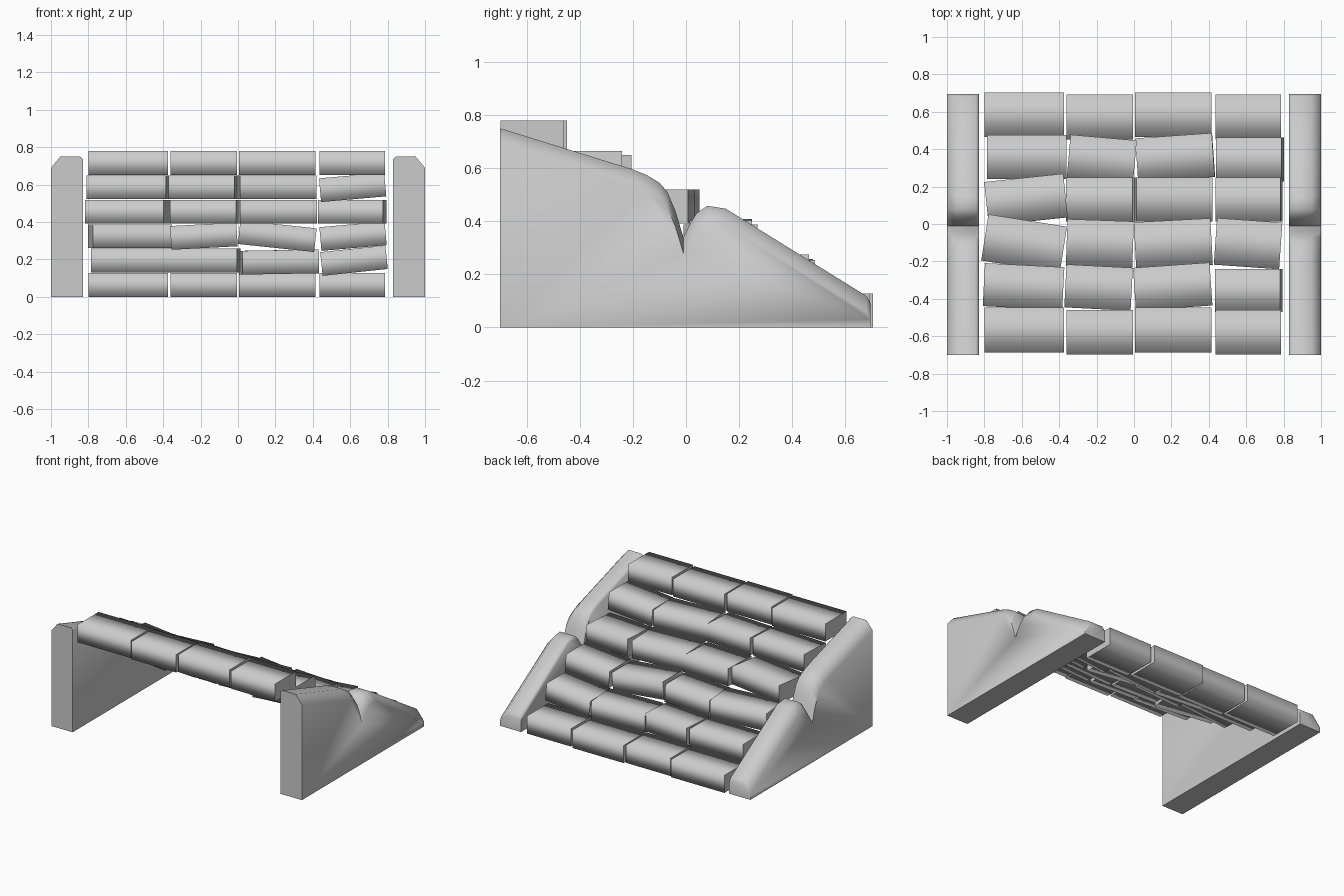
import bpy, bmesh
from math import radians
from mathutils import Matrix, Euler, Vector

if "Cube" in bpy.data.objects:
    bpy.data.objects.remove(bpy.data.objects["Cube"])

# Side wall outline (y, z) with the worn notch in the middle
OUTLINE = [(-.70, .75), (-.20, .595), (-.15, .575), (-.10, .545), (-.07, .51), (-.04, .44),
           (-.01, .34), (.015, .39), (.04, .43), (.08, .458), (.15, .447), (.68, .118), (.695, .09)]


def finish(bm, name):
    bmesh.ops.recalc_face_normals(bm, faces=bm.faces)
    mesh = bpy.data.meshes.new(name)
    bm.to_mesh(mesh)
    bm.free()
    ob = bpy.data.objects.new(name, mesh)
    bpy.context.collection.objects.link(ob)
    return ob


def side_wall(name, side):
    # Cross-wall sections: (x, drop of the top edge); outer top edge is chamfered
    bm = bmesh.new()
    rings = []
    for x, drop in [(.83, .012), (.845, 0), (.95, 0), (1.0, .06)]:
        pts = [(-.70, 0)] + [(y, z - drop) for y, z in OUTLINE] + [(.695, 0)]
        rings.append([bm.verts.new((side * x, y, z)) for y, z in pts])
    n = len(rings[0])
    for a, b in zip(rings, rings[1:]):
        for i in range(n):
            j = (i + 1) % n
            bm.faces.new((a[i], a[j], b[j], b[i]))
    bm.faces.new(rings[0])
    bm.faces.new(rings[-1])
    ob = finish(bm, name)
    bpy.ops.object.select_all(action='DESELECT')
    ob.select_set(True)
    bpy.context.view_layer.objects.active = ob
    bpy.ops.object.shade_smooth_by_angle(angle=radians(62))


def stone(name, size, loc, turn, tilt):
    # Block smoothed around its length, with crisp end faces
    bm = bmesh.new()
    bmesh.ops.create_cube(bm, size=1)
    bm.normal_update()
    for f in bm.faces:
        f.smooth = True
        if abs(f.normal.x) > .9:
            for e in f.edges:
                e.smooth = False
    bmesh.ops.scale(bm, vec=Vector(size), verts=bm.verts)
    rot = Euler((0, radians(-tilt), radians(turn))).to_matrix().to_4x4()
    bmesh.ops.transform(bm, matrix=Matrix.Translation(loc) @ rot, verts=bm.verts)
    finish(bm, name)


side_wall("right_side_wall", 1)
side_wall("left_side_wall", -1)

# Stone columns (x start, x end) and rows (y centre, depth), lowest step first
COLUMNS = [(-.80, -.375), (-.36, -.005), (.005, .415), (.435, .785)]
ROWS = [(.578, .24), (.355, .235), (.13, .235), (-.105, .25), (-.335, .23), (-.573, .24)]

# Loosened stones: (row, column) -> turn, tilt, x shift, y shift
LOOSE = {
    (1, 0): (0, 0, .013, .003), (1, 1): (-5, 0, .01, -.01), (1, 2): (4, 1, .01, 0), (1, 3): (0, 6, .01, -.01),
    (2, 0): (6, 0, .01, 0), (2, 1): (0, 3, 0, 0), (2, 2): (0, -6, 0, 0), (2, 3): (0, 5, .005, 0),
    (3, 0): (-9, 0, 0, 0), (3, 1): (-2, 0, 0, 0), (3, 2): (3, 0, 0, 0), (3, 3): (-4, 0, 0, 0),
    (4, 0): (-3, 0, -.003, 0), (4, 1): (-3, 0, -.007, -.005), (4, 2): (4, 0, -.003, 0), (4, 3): (0, 5, .003, -.02),
}

for r, (y, depth) in enumerate(ROWS):
    for c, (x0, x1) in enumerate(COLUMNS):
        turn, tilt, dx, dy = LOOSE.get((r, c), (0, 0, 0, 0))
        # Outer rows vary a little in depth position instead of turning
        if r in (0, 5):
            dy = .006 if c in (0, 2) else -.006
        z = .0635 + r * .1305 - (.008 if (r, c) == (1, 2) else 0)
        stone(f"step_{r + 1}_stone_{c + 1}", (x1 - x0, depth, .127),
              Vector(((x0 + x1) / 2 + dx, y + dy, z)), turn, tilt)
